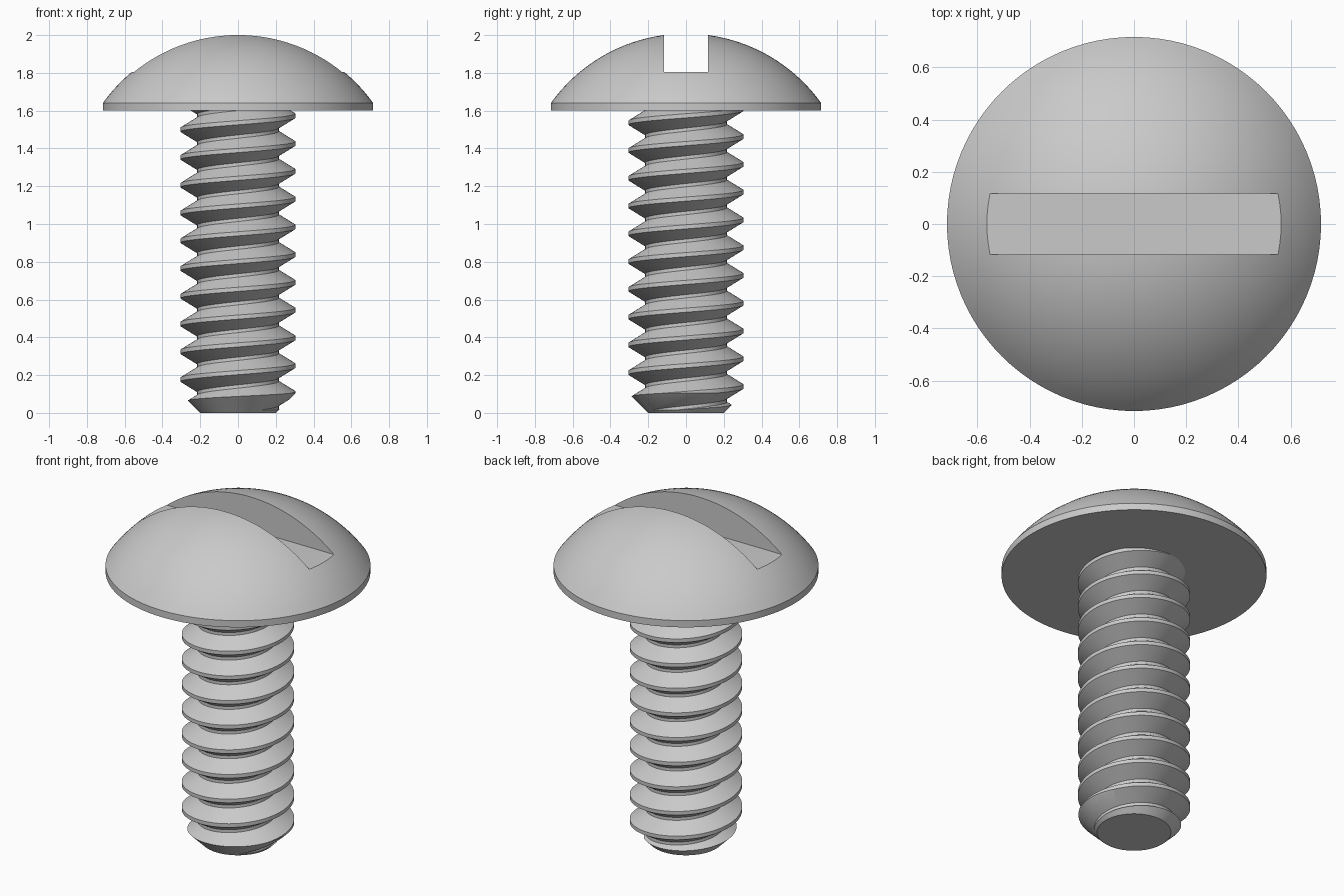
import bpy, bmesh
from math import sin, cos, pi, asin

cube = bpy.data.objects.get("Cube")
if cube:
    bpy.data.objects.remove(cube, do_unlink=True)

SEGS = 96
PITCH, CREST_R, ROOT_R = 0.147, 0.304, 0.216
CREST_HALF, ROOT_HALF = 0.075, 0.06   # flat widths as fractions of the pitch
HEAD_R, HEAD_Z, RIM_Z, TOP = 0.716, 1.6, 1.64, 2.008

steel = bpy.data.materials.new("steel grey")
steel.use_nodes = True
grey = (0.59, 0.59, 0.59, 1)
steel.diffuse_color = grey
steel.node_tree.nodes["Principled BSDF"].inputs["Base Color"].default_value = grey


def finish(bm, name):
    bmesh.ops.recalc_face_normals(bm, faces=bm.faces[:])
    mesh = bpy.data.meshes.new(name)
    bm.to_mesh(mesh)
    bm.free()
    mesh.materials.append(steel)
    obj = bpy.data.objects.new(name, mesh)
    bpy.context.collection.objects.link(obj)
    return obj


def lathe(name, profile):
    """Revolve (radius, z) points around the z axis."""
    bm = bmesh.new()
    verts = [bm.verts.new((r, 0, z)) for r, z in profile]
    edges = [bm.edges.new(pair) for pair in zip(verts, verts[1:])]
    bmesh.ops.spin(bm, geom=verts + edges, cent=(0, 0, 0), axis=(0, 0, 1),
                   angle=2 * pi, steps=SEGS, use_duplicate=False)
    bmesh.ops.remove_doubles(bm, verts=bm.verts[:], dist=1e-5)
    return finish(bm, name)


def cut(obj, cutter, operation):
    """Apply a boolean and throw the cutter away."""
    cutter.hide_render = True
    mod = obj.modifiers.new("cut", 'BOOLEAN')
    mod.operation, mod.object, mod.solver = operation, cutter, 'EXACT'
    bpy.context.view_layer.objects.active = obj
    bpy.ops.object.modifier_apply(modifier=mod.name)
    bpy.data.objects.remove(cutter, do_unlink=True)


def smooth(obj):
    bpy.ops.object.select_all(action='DESELECT')
    obj.select_set(True)
    bpy.context.view_layer.objects.active = obj
    bpy.ops.object.shade_smooth_by_angle(angle=pi / 9)


# Threaded shaft: helical strips of root and crest, closed by fans
bm = bmesh.new()
section = [(ROOT_HALF - 0.5, ROOT_R), (-CREST_HALF, CREST_R),
           (CREST_HALF, CREST_R), (0.5 - ROOT_HALF, ROOT_R)]
turns = 15
columns = []
for i in range(SEGS):
    a = 2 * pi * i / SEGS
    columns.append([
        bm.verts.new((r * cos(a), r * sin(a), 0.103 + PITCH * (t + off + i / SEGS)))
        for t in range(-3, turns - 3) for off, r in section])
for i in range(SEGS):
    here = columns[i]
    # one full turn lands one pitch higher on the first column
    there = columns[i + 1] if i + 1 < SEGS else columns[0][len(section):]
    for k in range(min(len(here), len(there)) - 1):
        bm.faces.new((here[k], there[k], there[k + 1], here[k + 1]))
rim = [e for e in bm.edges if e.is_boundary]
low, high = bm.verts.new((0, 0, -0.4)), bm.verts.new((0, 0, 2.0))
for e in rim:
    centre = low if e.verts[0].co.z < 0.8 else high
    bm.faces.new((e.verts[0], e.verts[1], centre))
shaft = finish(bm, "threaded_shaft")

# Trim the shaft to length with a chamfered tip
trim = lathe("shaft_trim", [(0, 0), (0.2, 0), (0.4, 0.2), (0.4, HEAD_Z + 0.005), (0, HEAD_Z + 0.005)])
cut(shaft, trim, 'INTERSECT')
smooth(shaft)

# Domed head with a short straight rim
rise = TOP - RIM_Z
ball = (HEAD_R ** 2 + rise ** 2) / (2 * rise)
sweep = asin(HEAD_R / ball)
steps = 20
dome = [(ball * sin(sweep * (1 - k / steps)), TOP - ball + ball * cos(sweep * (1 - k / steps)))
        for k in range(steps + 1)]
head = lathe("domed_head", [(0, HEAD_Z), (HEAD_R, HEAD_Z)] + dome)

# Straight driver slot across the head
bm = bmesh.new()
bmesh.ops.create_cube(bm, size=1)
bmesh.ops.scale(bm, vec=(2, 0.232, 0.6), verts=bm.verts[:])
bmesh.ops.translate(bm, vec=(0, 0, 2.104), verts=bm.verts[:])
cut(head, finish(bm, "slot_cutter"), 'DIFFERENCE')
smooth(head)
